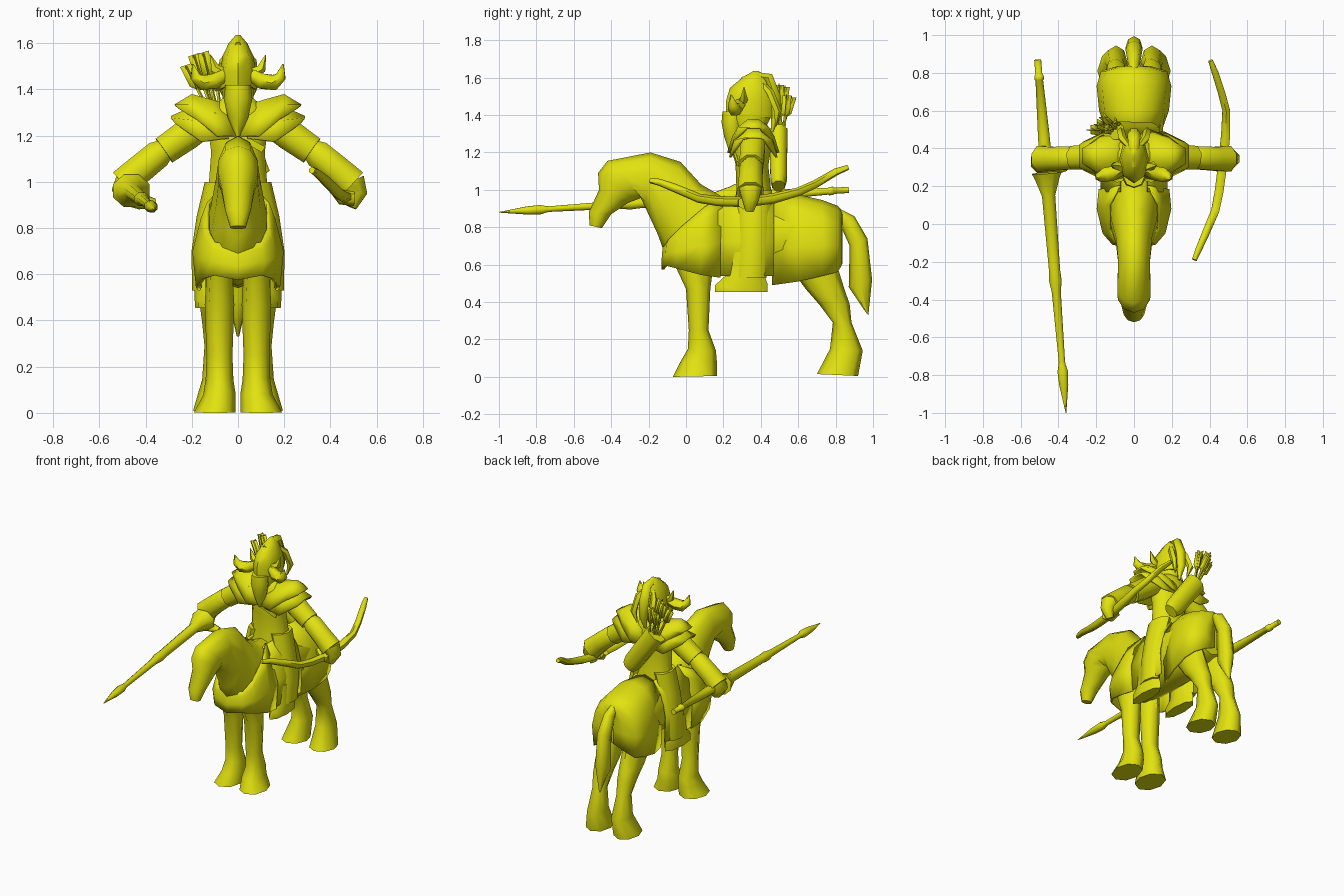
import bpy, bmesh, math
from mathutils import Vector as V

mat = bpy.data.materials.new("yellow")
mat.diffuse_color = (0.76, 0.76, 0.005, 1)


def loft(name, rings, closed=True, thick=0):
    """Skin a list of rings; open strips get a small thickness."""
    bm = bmesh.new()
    vs = [[bm.verts.new(p) for p in r] for r in rings]
    n = len(vs[0])
    for a, b in zip(vs, vs[1:]):
        for i in range(n if closed else n - 1):
            j = (i + 1) % n
            bm.faces.new((a[i], a[j], b[j], b[i]))
    if closed:
        bm.faces.new(vs[0])
        bm.faces.new(vs[-1])
    bmesh.ops.recalc_face_normals(bm, faces=bm.faces)
    me = bpy.data.meshes.new(name)
    bm.to_mesh(me)
    bm.free()
    me.materials.append(mat)
    ob = bpy.data.objects.new(name, me)
    bpy.context.collection.objects.link(ob)
    if thick:
        ob.modifiers.new("thickness", 'SOLIDIFY').thickness = thick
    bpy.ops.object.select_all(action='DESELECT')
    ob.select_set(True)
    bpy.context.view_layer.objects.active = ob
    bpy.ops.object.shade_smooth_by_angle(angle=math.radians(60))
    return ob


def body(name, secs, x=0, n=8):
    """Sections: front (y, z), back (y, z), half width, optional x centre."""
    rings = []
    for s in secs:
        a, b, w = V((0, *s[0])), V((0, *s[1])), s[2]
        c = (a + b) / 2 + V((s[3] * x if len(s) > 3 else x, 0, 0))
        rings.append([c + (a - b) / 2 * math.cos(t) + V((w * math.sin(t), 0, 0))
                      for t in (math.tau * i / n for i in range(n))])
    return loft(name, rings)


def tube(name, pts, radii, n=8, up=(0, 0, 1), flat=1):
    """Round or flattened tube along a path."""
    pts = [V(p) for p in pts]
    rings = []
    for i, p in enumerate(pts):
        d = (pts[min(i + 1, len(pts) - 1)] - pts[max(i - 1, 0)]).normalized()
        u = d.cross(V(up)).normalized()
        w = u.cross(d)
        rings.append([p + radii[i] * (u * math.cos(t) + w * flat * math.sin(t))
                      for t in (math.tau * (k + .5) / n for k in range(n))])
    return loft(name, rings)


def mx(s, pts):
    return [(s * p[0], p[1], p[2]) for p in pts]


# horse: head, neck and trunk in one skin
body("horse_body", [
    ((-.515, .81), (-.45, .795), .035), ((-.52, .88), (-.40, .87), .058),
    ((-.465, 1.0), (-.31, .93), .075), ((-.47, 1.09), (-.27, .945), .09),
    ((-.42, 1.155), (-.235, .96), .092), ((-.19, 1.2), (-.215, .90), .088),
    ((-.03, 1.15), (-.15, .76), .10), ((.08, 1.03), (-.10, .62), .125),
    ((.20, .96), (.08, .55), .15), ((.45, .95), (.45, .54), .155),
    ((.65, .95), (.65, .54), .18), ((.80, .89), (.79, .60), .13)], n=10)

# tail
body("tail", [
    ((.78, .88), (.80, .91), .02), ((.83, .80), (.90, .86), .035),
    ((.875, .70), (.97, .74), .045), ((.87, .48), (.995, .52), .045),
    ((.965, .34), (.975, .33), .006)])

for s, side in ((-1, "right"), (1, "left")):
    # horse legs and hooves
    body("front_leg_" + side, [
        ((-.07, .62), (.15, .62), .055), ((0, .47), (.13, .47), .064),
        ((.015, .25), (.12, .25), .056), ((.01, .15), (.16, .14), .06),
        ((-.03, .08), (.165, .08), .07), ((-.07, 0), (.165, .005), .09, 1.25)],
        s * .08)
    body("hind_leg_" + side, [
        ((.53, .62), (.80, .62), .075), ((.64, .47), (.85, .46), .07),
        ((.71, .39), (.875, .39), .06), ((.785, .29), (.885, .29), .05),
        ((.77, .15), (.945, .14), .06), ((.70, .015), (.92, .005), .085, 1.15)],
        s * .095)
    # rider legs and boots
    body("rider_leg_" + side, [
        ((.27, 1.0), (.46, 1.0), .06, .6), ((.27, .85), (.45, .85), .06, .85),
        ((.27, .70), (.45, .70), .05, 1.08), ((.26, .53), (.43, .53), .045, 1.1)],
        s * .14)
    body("boot_" + side, [
        ((.235, .66), (.40, .69), .05), ((.21, .54), (.42, .54), .048),
        ((.155, .49), (.435, .50), .048), ((.155, .455), (.435, .455), .045)],
        s * .14)
    # saddle flap hanging beside the seat
    loft("saddle_flap_" + side, [mx(s, [(.08, y, .96), (.14, y, .87), (.178, y, .72), (.168, y, .54)])
                                 for y in (.17, .32, .47)], False, .012)

# front cloth: x, y, top z, bottom z, top x
half = [(.11, -.11, .74, .595, .10), (.16, -.05, .80, .58, .135),
        (.19, .08, .91, .545, .135), (.18, .185, .97, .53, .08)]
row = [(-a, *r, -e) for a, *r, e in half[::-1]] + [(0, -.13, .72, .575, 0)] + half
loft("front_cloth", [[V((x * .96, y, b)), V((x * 1.04, y, b + (t - b) * .42)),
                      V(((x + tx) / 2, y + .005, b + (t - b) * .8)), V((tx, y + .02, t))]
                     for x, y, t, b, tx in row], False, .014)

# rear cloth: y, half width, top z, bottom z
rings = []
for y, w, t, b in ((.46, .135, .975, .49), (.60, .185, .975, .51), (.73, .198, .945, .54),
                   (.81, .175, .915, .56), (.835, .09, .89, .60), (.838, .01, .87, .63)):
    h = [(w * .93, y, b), (w, y, b + .4 * (t - b)), (w * .85, y, t - .1), (w * .5, y, t - .025)]
    rings.append([V(p) for p in mx(-1, h)] + [V((0, y, t))] + [V(p) for p in h[::-1]])
loft("rear_cloth", rings, False, .014)

# rider torso and robe skirt
body("torso", [
    ((.25, .86), (.47, .86), .15), ((.27, 1.0), (.455, 1.0), .132),
    ((.265, 1.13), (.44, 1.13), .122), ((.25, 1.25), (.46, 1.25), .14),
    ((.27, 1.32), (.45, 1.32), .12), ((.30, 1.37), (.42, 1.37), .06)], n=10)

# head, helmet, beard and plume
body("head", [((.27, 1.30), (.42, 1.32), .055), ((.24, 1.38), (.45, 1.38), .07),
              ((.235, 1.48), (.46, 1.46), .072)])
body("helmet", [
    ((.215, 1.42), (.47, 1.38), .075), ((.215, 1.48), (.475, 1.47), .078),
    ((.235, 1.545), (.46, 1.55), .066), ((.30, 1.60), (.43, 1.60), .04),
    ((.36, 1.635), (.39, 1.635), .01)])
body("beard", [((.195, 1.42), (.30, 1.42), .055), ((.19, 1.36), (.30, 1.36), .062),
               ((.205, 1.28), (.30, 1.28), .045), ((.235, 1.19), (.26, 1.19), .006)])
tube("plume", [(0, .30, 1.59), (0, .37, 1.61), (0, .44, 1.60), (0, .475, 1.5), (0, .48, 1.4),
               (0, .46, 1.31)], [.015, .024, .032, .036, .03, .008], 6, (1, 0, 0))

for s, side in ((-1, "right"), (1, "left")):
    # helmet horns and side spikes
    tube("horn_" + side, mx(s, [(.06, .29, 1.46), (.105, .27, 1.435), (.155, .26, 1.43),
                                (.185, .25, 1.455), (.195, .24, 1.51)]),
         [.03, .038, .038, .026, .003], 6, (0, 1, 0))
    tube("spike_" + side, mx(s, [(.06, .30, 1.47), (.10, .31, 1.49), (.12, .31, 1.55)]),
         [.025, .022, .002], 5, (0, 1, 0))
    tube("side_plume_" + side, mx(s, [(.02, .40, 1.58), (.06, .45, 1.52), (.07, .49, 1.42),
                                      (.05, .48, 1.34)]), [.01, .022, .022, .004], 5, (1, 0, 0))
    # two layered shoulder plates: x, crest z, half depth, low z
    for name, secs in (
            ("upper_pauldron_", ((.03, 1.33, .12, 1.20), (.11, 1.355, .14, 1.20),
                                 (.20, 1.38, .105, 1.27), (.275, 1.335, .05, 1.315))),
            ("lower_pauldron_", ((.06, 1.31, .12, 1.19), (.18, 1.335, .13, 1.175),
                                 (.29, 1.285, .075, 1.25)))):
        loft(name + side, [mx(s, [(x - .02, .36 - h, b), (x, .36 - h * .8, (b + t) / 2 + .01),
                                  (x, .36 - h * .25, t), (x, .36 + h * .25, t),
                                  (x, .36 + h * .8, (b + t) / 2 + .01), (x - .02, .36 + h, b)])
                           for x, t, h, b in secs], False, .012)
    # arms
    tube("upper_arm_" + side, mx(s, [(.13, .36, 1.27), (.22, .355, 1.205), (.32, .35, 1.135)]),
         [.07, .073, .068], 8, (0, 1, 0))
    tube("forearm_" + side, mx(s, [(.315, .35, 1.14), (.345, .35, 1.12), (.43, .345, 1.05),
                                   (.495, .345, .99)]), [.05, .066, .068, .074], 8, (0, 1, 0))

# hands: one gripping the lance, one around the bow
tube("right_fist", [(-.47, .34, 1.03), (-.485, .33, .97), (-.46, .32, .91)], [.055, .066, .04], 8, (0, 1, 0))
tube("right_fingers", [(-.49, .30, .94), (-.42, .29, .915), (-.36, .30, .905)], [.04, .035, .022], 6)
tube("left_fist", [(.49, .345, 1.0), (.515, .345, .95), (.49, .34, .89)], [.065, .048, .025], 8, (0, 1, 0))
tube("left_fingers", [(.50, .31, .93), (.45, .30, .93), (.41, .32, .97)], [.035, .03, .02], 6)


# lance: points placed along its axis by y
def axis(y):
    k = (.87 - y) / 1.87
    return (-.51 + .15 * k, y, 1.0 - .12 * k)


prof = [(.87, .02), (.79, .02), (.785, .027), (.765, .027), (.76, .022), (.45, .034), (.275, .036),
        (.27, .085), (.24, .07), (.15, .038), (-.25, .032), (-.30, .036), (-.36, .026), (-.73, .018),
        (-.745, .02), (-.78, .03), (-.85, .026), (-1.0, .002)]
tube("lance", [axis(y) for y, r in prof], [r for y, r in prof], 8, flat=.9)

# bow
tube("bow", [(.405, .865, 1.12), (.43, .80, 1.095), (.465, .69, 1.03), (.488, .60, .99),
             (.485, .47, .955), (.47, .32, .935), (.45, .17, .94), (.43, .07, .955),
             (.375, -.06, 1.01), (.34, -.14, 1.04), (.32, -.19, 1.05)],
     [.014, .02, .022, .023, .028, .028, .027, .025, .023, .019, .015], 6)

# quiver on the back, with arrows and fletching
tube("quiver", [(.10, .495, 1.02), (.07, .495, 1.06), (-.11, .495, 1.31)], [.05, .066, .072],
     8, (0, 1, 0), .72)
tube("quiver_strap", [(.11, .275, 1.14), (.0, .255, 1.2), (-.11, .27, 1.29)], [.02, .02, .02],
     4, (0, 1, 0), .4)
for i, (x, y, z) in enumerate(((-.225, .50, 1.50), (-.19, .53, 1.545), (-.16, .565, 1.49),
                               (-.15, .50, 1.555), (-.10, .54, 1.50))):
    foot, top = V((-.115 + .01 * i, .48 + .01 * i, 1.28)), V((x, y, z))
    tube("arrow_%d" % i, [foot, top], [.008, .008], 5, (0, 1, 0))
    d = (top - foot).normalized()
    for j, w in enumerate((V((0, .024, 0)), V((.024, 0, .008)))):
        a, b = top - d * .11, top - d * .015
        loft("fletching_%d_%d" % (i, j), [[a - w * .2, a + w * .2], [a - w + d * .02, a + w + d * .02],
                                          [b - w + d * .02, b + w + d * .02]], False, .004)
